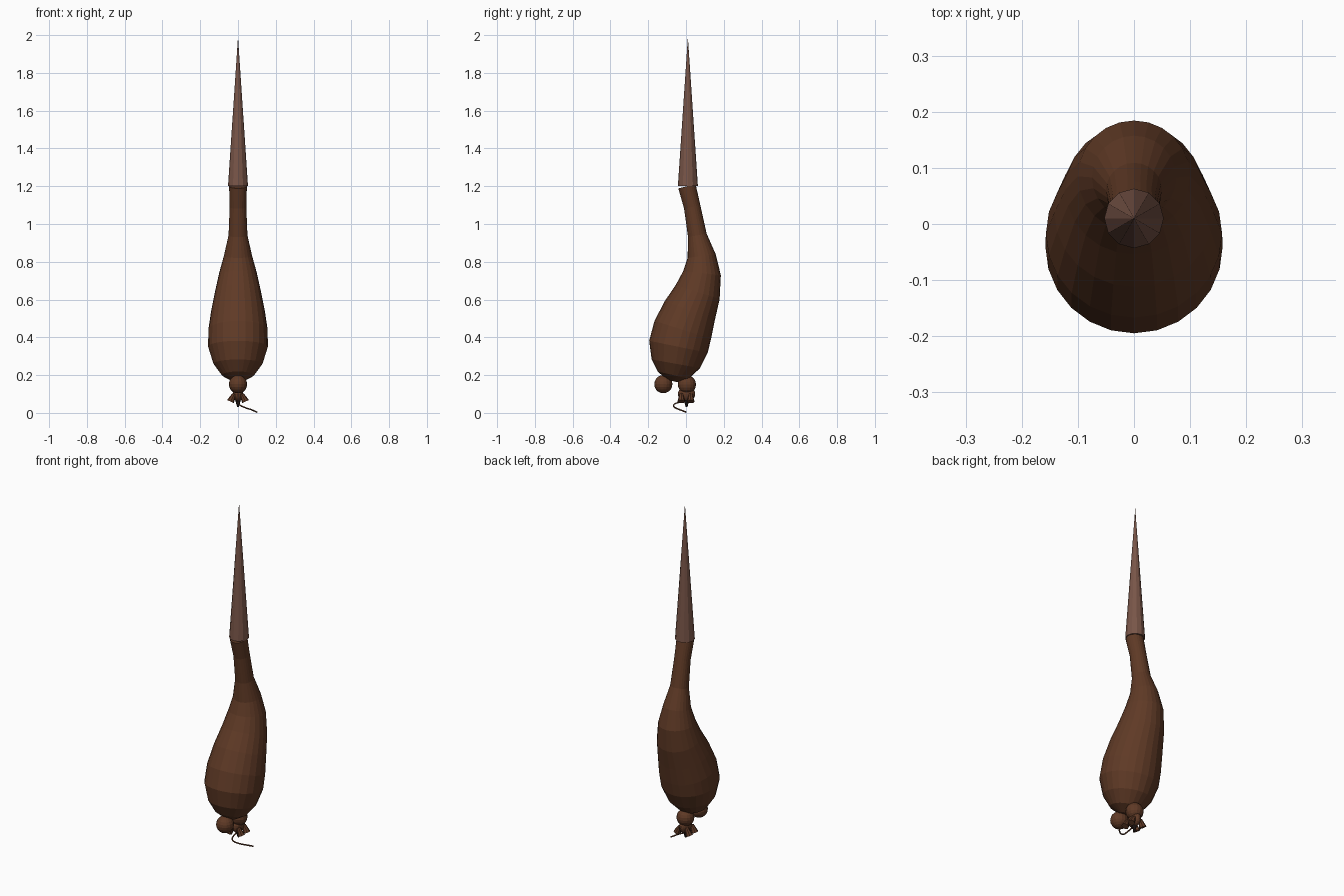
import bpy, math
from mathutils import Vector

cube = bpy.data.objects.get("Cube")
if cube:
    bpy.data.objects.remove(cube, do_unlink=True)


def material(name, rgb):
    m = bpy.data.materials.new(name)
    m.use_nodes = True
    m.diffuse_color = (*rgb, 1)
    m.node_tree.nodes["Principled BSDF"].inputs["Base Color"].default_value = (*rgb, 1)
    return m


BROWN = material("dark brown", (0.115, 0.042, 0.019))
TAN = material("light brown", (0.19, 0.091, 0.065))
DARK = material("near black", (0.02, 0.012, 0.01))


def finish(name, mat):
    ob = bpy.context.object
    ob.name = name
    ob.data.materials.append(mat)
    return ob


def ball(name, loc, scale, mat=BROWN):
    bpy.ops.mesh.primitive_uv_sphere_add(segments=16, ring_count=10, radius=1, location=loc)
    ob = finish(name, mat)
    ob.scale = scale
    return ob


def cone(name, loc, r1, r2, depth, sides, mat, rot=(0, 0, 0)):
    bpy.ops.mesh.primitive_cone_add(vertices=sides, radius1=r1, radius2=r2,
                                    depth=depth, location=loc, rotation=rot)
    return finish(name, mat)


def swept_tube(name, rings, sides, mat):
    """Tube through (y, z, radius) rings set square to their path."""
    pts = [Vector((0, y, z)) for y, z, r in rings]
    verts, faces = [], []
    for i, (p, ring) in enumerate(zip(pts, rings)):
        t = (pts[min(i + 1, len(pts) - 1)] - pts[max(i - 1, 0)]).normalized()
        side = Vector((1, 0, 0))
        up = t.cross(side)
        for k in range(sides):
            a = 2 * math.pi * k / sides
            verts.append(p + (side * math.cos(a) + up * math.sin(a)) * ring[2])
    for i in range(len(rings) - 1):
        for k in range(sides):
            n = (k + 1) % sides
            faces.append((i * sides + k, i * sides + n, (i + 1) * sides + n, (i + 1) * sides + k))
    last = (len(rings) - 1) * sides
    faces += [tuple(reversed(range(sides))), tuple(range(last, last + sides))]
    me = bpy.data.meshes.new(name)
    me.from_pydata(verts, [], faces)
    me.materials.append(mat)
    ob = bpy.data.objects.new(name, me)
    bpy.context.collection.objects.link(ob)
    return ob


# Curved, swelling body
swept_tube("body", [
    (-0.075, 0.17, 0.03), (-0.067, 0.2, 0.085), (-0.054, 0.26, 0.13),
    (-0.04, 0.35, 0.158), (-0.017, 0.44, 0.157), (0.02, 0.54, 0.142),
    (0.062, 0.64, 0.122), (0.085, 0.74, 0.1), (0.083, 0.83, 0.075),
    (0.06, 0.94, 0.05), (0.033, 1.09, 0.044), (0.005, 1.2, 0.047)], 24, BROWN)

# Long spike on top
cone("spike", (0, 0.01, 1.595), 0.053, 0, 0.79, 12, TAN)

# Two balls under the body
ball("front_ball", (0, -0.12, 0.152), (0.048,) * 3)
ball("rear_ball", (0, 0.005, 0.15), (0.048,) * 3)

# Small hanging torso with splayed feet
ball("small_torso", (0, 0.003, 0.1), (0.028, 0.046, 0.04))
for sx, side in ((1, "left"), (-1, "right")):
    for sy, end in ((-1, "front"), (1, "back")):
        cone(f"{end}_{side}_foot", (0.03 * sx, 0.025 * sy, 0.08), 0.02, 0.01, 0.045, 8,
             BROWN, (0, -0.45 * sx, 0))

# Pointed tip and thin curling tail
cone("tip", (0, 0.003, 0.05), 0.004, 0.016, 0.04, 8, DARK)
curve = bpy.data.curves.new("tail", "CURVE")
curve.dimensions = "3D"
curve.bevel_depth = 0.004
curve.bevel_resolution = 1
curve.use_fill_caps = True
path = [(0, -0.015, 0.06), (0, -0.055, 0.053), (0.012, -0.07, 0.038),
        (0.045, -0.055, 0.025), (0.075, -0.03, 0.016), (0.1, 0, 0.004)]
spline = curve.splines.new("NURBS")
spline.points.add(len(path) - 1)
for point, co in zip(spline.points, path):
    point.co = (*co, 1)
spline.use_endpoint_u = True
spline.order_u = 3
tail = bpy.data.objects.new("tail", curve)
tail.data.materials.append(BROWN)
bpy.context.collection.objects.link(tail)
